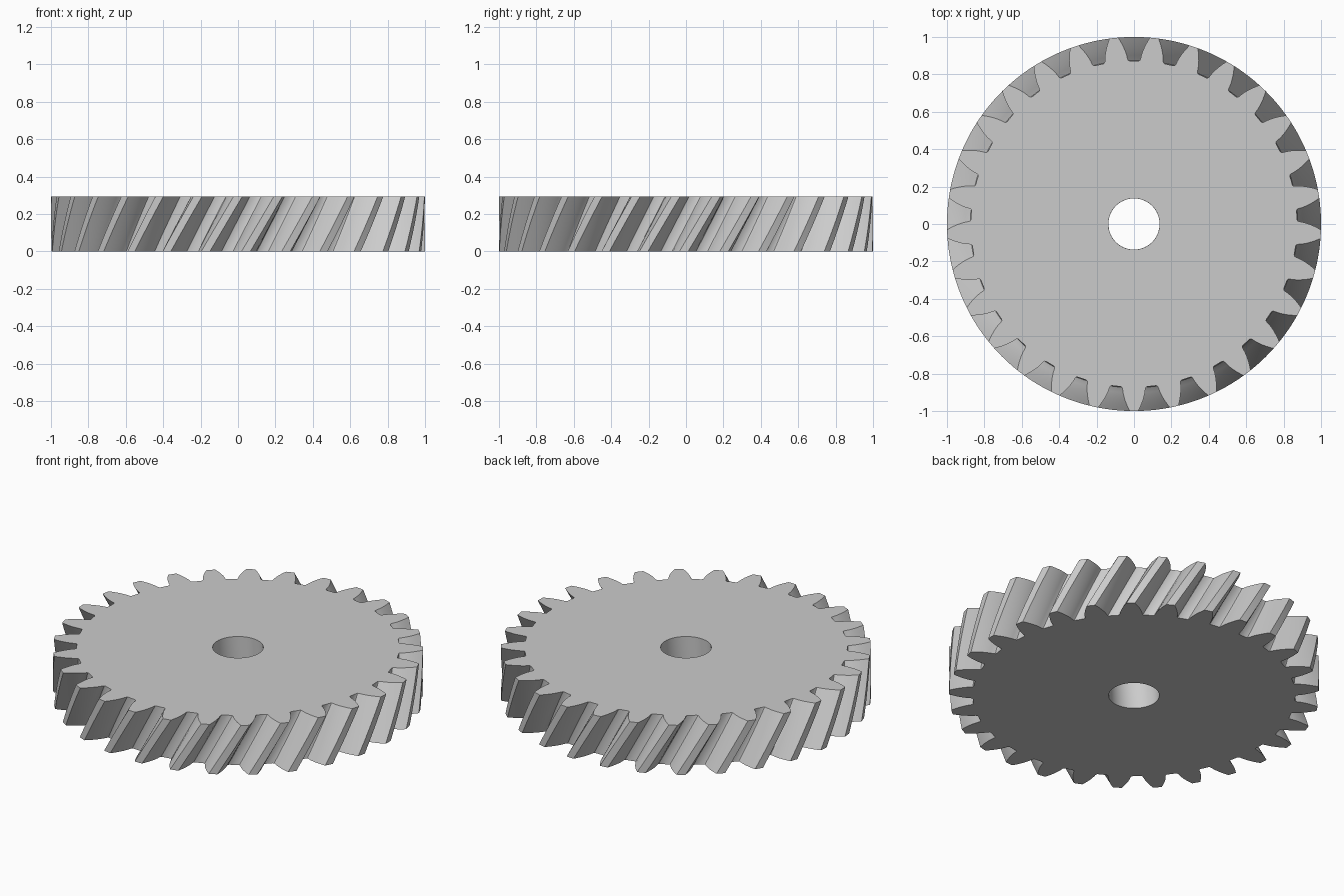
import bpy, bmesh
from math import sin, cos, tan, acos, pi, radians

cube = bpy.data.objects.get("Cube")
if cube:
    bpy.data.objects.remove(cube, do_unlink=True)

TEETH = 29
HEIGHT = 0.295
LAYERS = 8
TWIST = radians(10)
TIP_R, ROOT_R, BORE_R = 1.0, 0.872, 0.137
PITCH_R = 0.935
BASE_R = PITCH_R * cos(radians(20))
STEP = 2 * pi / TEETH
BORE_STEPS = 3  # bore segments per tooth


def involute(r):
    a = acos(min(1.0, BASE_R / r))
    return tan(a) - a


def half_angle(r):
    """Half the tooth's angular width at radius r."""
    return STEP / 4 + involute(PITCH_R) - involute(r)


# One tooth from gap centre to gap centre, as (angle, radius)
base_half = half_angle(BASE_R)
flank = [(-STEP / 2, ROOT_R), (-base_half - 0.012, ROOT_R),
         (-base_half - 0.004, ROOT_R + 0.003), (-base_half, ROOT_R + 0.011)]
for i in range(1, 7):
    r = BASE_R + 0.004 + (TIP_R - BASE_R - 0.004) * i / 6
    flank.append((-half_angle(r), r))
tooth = flank + [(0, TIP_R)] + [(-a, r) for a, r in reversed(flank[1:])]

bm = bmesh.new()


def ring(points, z, turn):
    return [bm.verts.new((r * cos(a + turn), r * sin(a + turn), z)) for a, r in points]


# Helical rim and bore rings
start = -pi / 2
outline = [(start + k * STEP + a, r) for k in range(TEETH) for a, r in tooth]
bore_n = TEETH * BORE_STEPS
bore = [(start - STEP / 2 + i * STEP / BORE_STEPS, BORE_R) for i in range(bore_n)]
rims, bores = [], []
for layer in range(LAYERS + 1):
    t = layer / LAYERS
    rims.append(ring(outline, HEIGHT * t, TWIST * (t - 1)))
for t in (0, 1):
    bores.append(ring(bore, HEIGHT * t, TWIST * (t - 1)))


def skin(low, high):
    n = len(low)
    for i in range(n):
        j = (i + 1) % n
        bm.faces.new((low[i], low[j], high[j], high[i]))


for low, high in zip(rims, rims[1:]):
    skin(low, high)
skin(bores[1], bores[0])

# Flat end faces, one sector per tooth
P = len(tooth)
for rim, hole, flip in ((rims[0], bores[0], True), (rims[-1], bores[1], False)):
    for k in range(TEETH):
        outer = [rim[(k * P + i) % len(rim)] for i in range(P + 1)]
        inner = [hole[(k * BORE_STEPS + i) % bore_n] for i in range(BORE_STEPS + 1)]
        # disc between bore and root circle, then the tooth itself
        for loop in ([outer[0], outer[1], outer[-2], outer[-1]] + inner[::-1], outer[1:-1]):
            bm.faces.new(loop[::-1] if flip else loop)

bmesh.ops.recalc_face_normals(bm, faces=bm.faces)
mesh = bpy.data.meshes.new("helical_gear")
bm.to_mesh(mesh)
bm.free()
gear = bpy.data.objects.new("helical_gear", mesh)
bpy.context.collection.objects.link(gear)

# Plain grey metal
grey = bpy.data.materials.new("grey_metal")
grey.use_nodes = True
color = (0.6, 0.6, 0.6, 1)
grey.diffuse_color = color
grey.node_tree.nodes["Principled BSDF"].inputs["Base Color"].default_value = color
mesh.materials.append(grey)

bpy.ops.object.select_all(action='DESELECT')
gear.select_set(True)
bpy.context.view_layer.objects.active = gear
bpy.ops.object.shade_smooth_by_angle(angle=radians(25))
